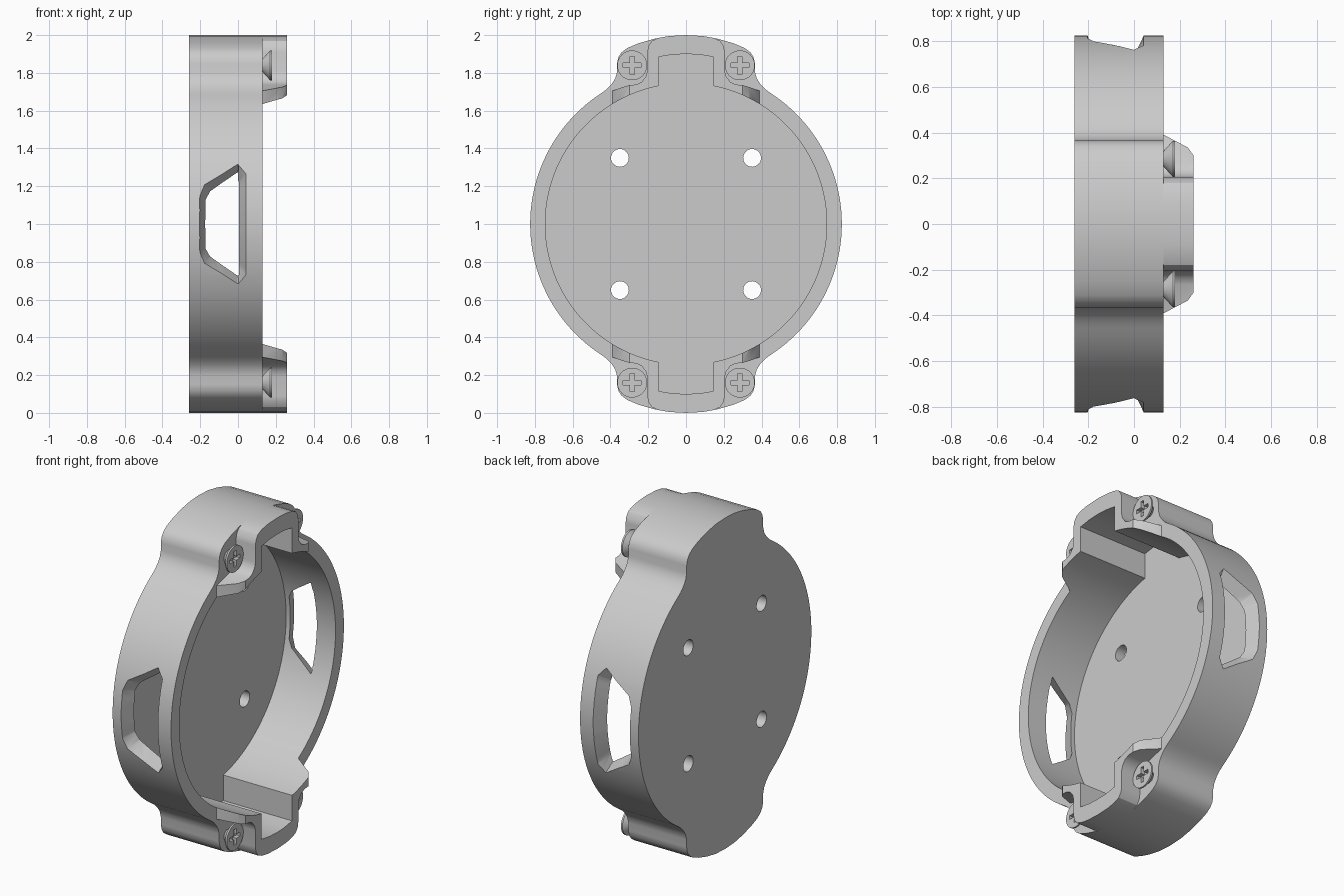
import bpy, bmesh
from math import sin, cos, pi, sqrt, acos, asin

cube = bpy.data.objects.get("Cube")
if cube:
    bpy.data.objects.remove(cube, do_unlink=True)

grey = bpy.data.materials.new("plain grey")
grey.use_nodes = True
COLOUR = (0.6, 0.6, 0.6, 1)
grey.diffuse_color = COLOUR
grey.node_tree.nodes["Principled BSDF"].inputs["Base Color"].default_value = COLOUR

BACK, FLOOR, SEAM, RIM, TOP = -0.26, -0.20, 0.0, 0.13, 0.26
R_OUT, R_IN = 0.825, 0.745


def skin(name, rings):
    """Closed solid lofted through rings of 3D points."""
    bm = bmesh.new()
    loops = [[bm.verts.new(p) for p in ring] for ring in rings]
    n = len(loops[0])
    for a, b in zip(loops, loops[1:]):
        for i in range(n):
            j = (i + 1) % n
            bm.faces.new((a[i], a[j], b[j], b[i]))
    bm.faces.new(loops[0])
    bm.faces.new(loops[-1])
    bmesh.ops.recalc_face_normals(bm, faces=bm.faces)
    mesh = bpy.data.meshes.new(name)
    bm.to_mesh(mesh)
    bm.free()
    mesh.materials.append(grey)
    obj = bpy.data.objects.new(name, mesh)
    bpy.context.collection.objects.link(obj)
    return obj


def at_x(x, outline, cy=0, cz=1):
    return [(x, cy + y, cz + z) for y, z in outline]


def prism(name, outline, x0, x1, cy=0, cz=1):
    return skin(name, [at_x(x0, outline, cy, cz), at_x(x1, outline, cy, cz)])


def circle(r, n=32):
    return [(r * cos(2 * pi * i / n), r * sin(2 * pi * i / n)) for i in range(n)]


def four_way(quarter):
    """Mirror a quarter outline (from +y round to +z) into a full one."""
    half = quarter + [(-y, z) for y, z in reversed(quarter) if y > 0]
    return half + [(y, -z) for y, z in reversed(half) if z > 0]


def arc(r, end, n=24):
    return [(r * cos(end * i / n), r * sin(end * i / n)) for i in range(n + 1)]


def activate(obj):
    bpy.ops.object.select_all(action='DESELECT')
    obj.select_set(True)
    bpy.context.view_layer.objects.active = obj


def cut(obj, cutters):
    activate(obj)
    for c in cutters:
        mod = obj.modifiers.new("cut", 'BOOLEAN')
        mod.operation, mod.solver, mod.object = 'DIFFERENCE', 'EXACT', c
        bpy.ops.object.modifier_apply(modifier=mod.name)


def finish(obj):
    activate(obj)
    bpy.ops.object.shade_smooth_by_angle(angle=pi / 6)


# Outline of the round case with a lug at top and bottom
lug = [(0.42, 0.713), (0.393, 0.742), (0.375, 0.77), (0.365, 0.805), (0.365, 0.85),
       (0.358, 0.883), (0.34, 0.91), (0.31, 0.932), (0.25, 0.957), (0.17, 0.98),
       (0.09, 0.995), (0, 1)]
case_outline = four_way(arc(R_OUT, acos(0.45 / R_OUT)) + lug)

# Inner space with a square notch inside each lug
notch = [(0.145, 0.885), (0.07, 0.897), (0, 0.9)]
cavity_outline = four_way(arc(R_IN, acos(0.145 / R_IN), 36) + notch)
cavity = prism("cavity_cutter", cavity_outline, FLOOR, 0.4)

# Side windows: half profile as (height, low x, high x), outer then inner
outer = [(0.32, -0.002, 0.002), (0.27, -0.08, 0.045), (0.21, -0.18, 0.045),
         (0.15, -0.205, 0.045), (0.07, -0.205, 0.045)]
inner = [(0.27, -0.002, 0.001), (0.22, -0.075, 0.001), (0.17, -0.145, 0.001),
         (0.125, -0.17, 0.001), (0.06, -0.17, 0.001)]


def window(side):
    rings = []
    for s, rows in ((1, list(zip(outer, inner))), (-1, list(zip(outer, inner))[::-1])):
        for big, small in rows:
            ring = []
            for r, (z, lo, hi) in ((0.832, big), (0.738, small)):
                y = side * sqrt(r * r - z * z)
                ends = (lo, hi) if r > 0.8 else (hi, lo)
                ring += [(x, y, 1 + s * z) for x in ends]
            rings.append(ring)
    return skin("window_cutter", rings)


windows = [window(1), window(-1)]
holes = [prism("hole_cutter", circle(0.047), -0.4, 0, y, 1 + z)
         for y in (-0.35, 0.35) for z in (-0.35, 0.35)]

# Back tray and the cover ring that closes it
tray = prism("back_tray", case_outline, BACK, SEAM)
cut(tray, [cavity] + windows + holes)
finish(tray)
cover = prism("cover_ring", case_outline, SEAM, RIM)
cut(cover, [cavity] + windows)
finish(cover)


# Raised clip housings on the lugs, with sloping feet
def housing_outline(s, foot, foot_z):
    half = [(0.09, 0.995), (0.145, 0.985), (0.18, 0.97), (0.2, 0.94), (0.205, 0.91),
            (0.205, 0.81), (0.213, 0.78), (0.235, 0.752), (0.265, 0.738),
            (foot, foot_z), (foot, 0.6)]
    pts = [(0, 1)] + half + [(-y, z) for y, z in reversed(half)]
    return [(y, s * z) for y, z in pts]


for s, label in ((1, "top"), (-1, "bottom")):
    housing = skin(label + "_clip_housing", [at_x(RIM, housing_outline(s, 0.39, 0.705)),
                                             at_x(0.235, housing_outline(s, 0.335, 0.725)),
                                             at_x(TOP, housing_outline(s, 0.30, 0.735))])
    cut(housing, [cavity])
    finish(housing)

# Countersunk screws with cross slots
w, a = 0.012, 0.048
cross = four_way([(a, w), (w, w), (w, a)])
for s, label in ((1, "top"), (-1, "bottom")):
    for side, hand in ((1, "back"), (-1, "front")):
        cy, cz = side * 0.285, 1 + s * 0.84
        screw = skin(f"{label}_{hand}_screw",
                     [at_x(x, circle(r, 40), cy, cz)
                      for x, r in ((RIM - 0.01, 0.035), (RIM, 0.035), (0.17, 0.079), (0.18, 0.079))])
        slot = prism("slot_cutter", cross, 0.155, 0.3, cy, cz)
        cut(screw, [slot])
        bpy.data.objects.remove(slot, do_unlink=True)
        finish(screw)

for c in [cavity] + windows + holes:
    bpy.data.objects.remove(c, do_unlink=True)
